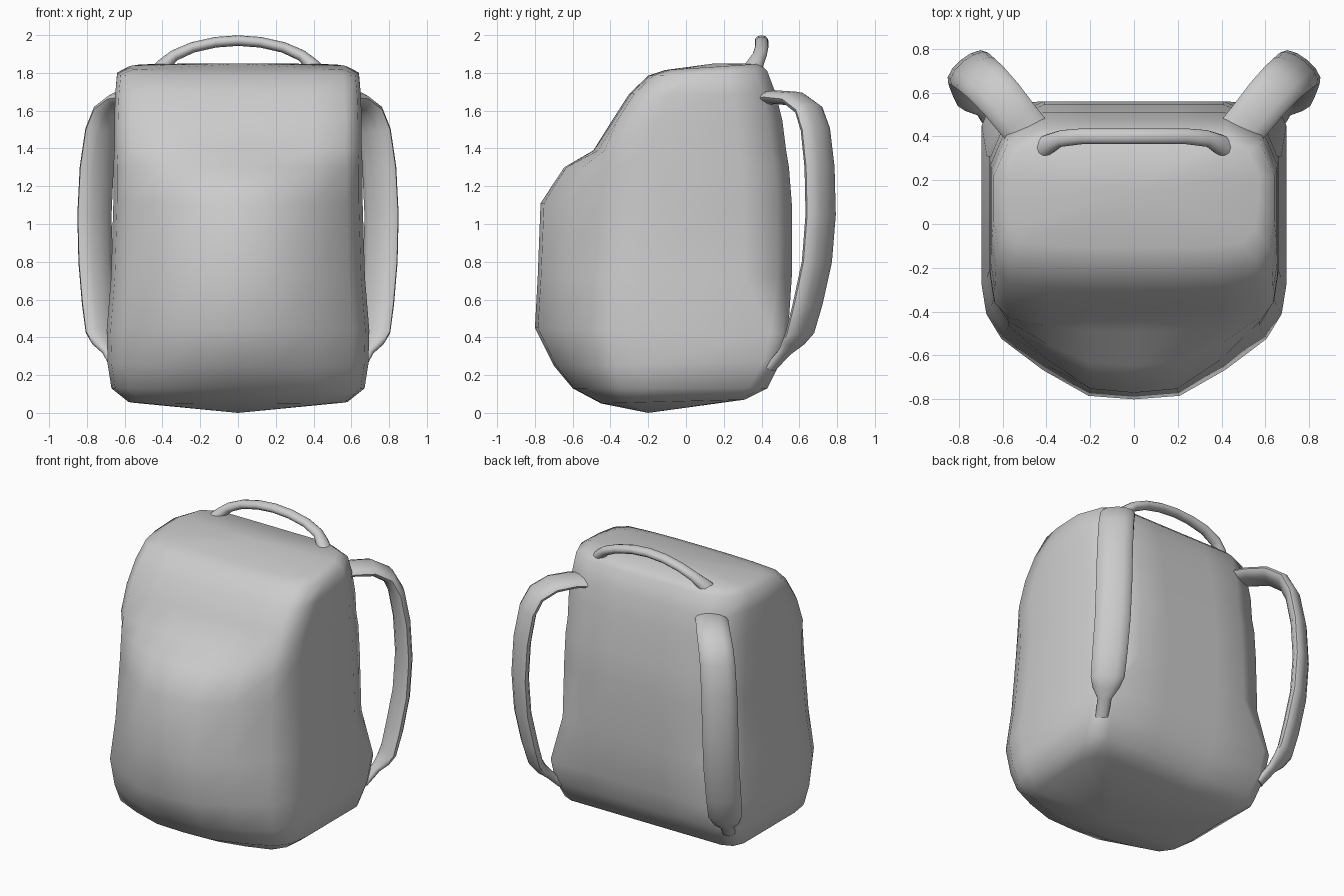
import bpy, bmesh, math
from mathutils import Vector

if "Cube" in bpy.data.objects:
    bpy.data.objects.remove(bpy.data.objects["Cube"])


def loft(name, rings, start=None, end=None, angle=60):
    """Skin closed rings of points; ends are fanned to a point or capped flat."""
    bm = bmesh.new()
    loops = [[bm.verts.new(p) for p in ring] for ring in rings]
    n = len(loops[0])
    for a, b in zip(loops, loops[1:]):
        for i in range(n):
            bm.faces.new((a[i], a[(i + 1) % n], b[(i + 1) % n], b[i]))
    for loop, tip in ((loops[0], start), (loops[-1], end)):
        if tip is None:
            bm.faces.new(loop)
        else:
            v = bm.verts.new(tip)
            for i in range(n):
                bm.faces.new((loop[i], loop[(i + 1) % n], v))
    bmesh.ops.recalc_face_normals(bm, faces=bm.faces)
    me = bpy.data.meshes.new(name)
    bm.to_mesh(me)
    bm.free()
    ob = bpy.data.objects.new(name, me)
    bpy.context.collection.objects.link(ob)
    bpy.ops.object.select_all(action='DESELECT')
    bpy.context.view_layer.objects.active = ob
    ob.select_set(True)
    bpy.ops.object.shade_smooth_by_angle(angle=math.radians(angle))
    return ob


def sweep(name, path, side, sides=12):
    """Oval section along a path of (x, y, z, half width, half thickness)."""
    pts = [Vector(p[:3]) for p in path]
    side = Vector(side).normalized()
    rings = []
    for i, p in enumerate(pts):
        tangent = pts[min(i + 1, len(pts) - 1)] - pts[max(i - 1, 0)]
        up = tangent.cross(side).normalized()
        w, t = path[i][3:]
        rings.append([p + side * w * math.cos(a) + up * t * math.sin(a)
                      for a in (2 * math.pi * k / sides for k in range(sides))])
    return loft(name, rings)


def body_ring(zf, zb, w, yf, yb, b, r):
    """Plan outline: bulged front (depth b), rounded back corners (radius r)."""
    half = [(0, yf), (.3 * w, yf + .05 * b), (.6 * w, yf + .42 * b),
            (.87 * w, yf + .83 * b + .01), (.97 * w, yf + b + .07),
            (w, yf + b + .2), (w, yb - r), (w - .3 * r, yb - .3 * r),
            (w - r, yb), (.3 * w, yb), (0, yb)]
    full = half + [(-x, y) for x, y in half[-2:0:-1]]
    return [(x, y, zf + (zb - zf) * (y - yf) / (yb - yf)) for x, y in full]


# Bag body: z front, z back, half width, front y, back y, bulge, back corner
levels = [
    (.05, .07, .58, -.45, .31, .10, .12),
    (.13, .13, .67, -.60, .43, .18, .10),
    (.25, .27, .69, -.70, .50, .25, .09),
    (.45, .42, .695, -.80, .54, .32, .09),
    (.72, .72, .672, -.785, .56, .34, .25),
    (1.11, 1.11, .66, -.77, .56, .36, .25),
    (1.30, 1.30, .66, -.645, .545, .23, .25),
    (1.39, 1.39, .655, -.49, .53, .06, .25),
    (1.55, 1.55, .655, -.39, .51, .02, .24),
    (1.69, 1.69, .65, -.30, .475, .02, .23),
    (1.785, 1.81, .64, -.20, .43, .02, .21),
    (1.815, 1.848, .57, -.11, .39, .02, .17),
]
loft("bag_body", [body_ring(*l) for l in levels], (0, -.2, 0), (0, .15, 1.85))

# Grab handle arching over the top back edge, with flared ends
arc = [(.42, .34, 1.80, .06, .05), (.385, .365, 1.85, .048, .036),
       (.335, .39, 1.893, .038, .03), (.24, .40, 1.935, .036, .028),
       (.12, .40, 1.962, .036, .028)]
arc = [(-x, *rest) for x, *rest in arc] + [(0, .40, 1.971, .036, .028)] + arc[::-1]
sweep("grab_handle", arc, (0, 1, 0))

# Padded shoulder strap, mirrored to the other side
strap = sweep("shoulder_straps", [
    (.43, .36, 1.655, .095, .034), (.53, .475, 1.672, .102, .036),
    (.61, .575, 1.662, .105, .04), (.68, .65, 1.605, .108, .043),
    (.72, .685, 1.50, .11, .046), (.748, .707, 1.30, .112, .047),
    (.76, .713, 1.05, .113, .047), (.755, .693, .80, .112, .047),
    (.738, .645, .58, .11, .047), (.722, .605, .43, .106, .043),
    (.705, .57, .375, .085, .036), (.68, .525, .325, .045, .028),
    (.64, .45, .24, .04, .024)], (.77, -.63, 0))
mirror = strap.modifiers.new("mirror", 'MIRROR')
mirror.use_axis = (True, False, False)
